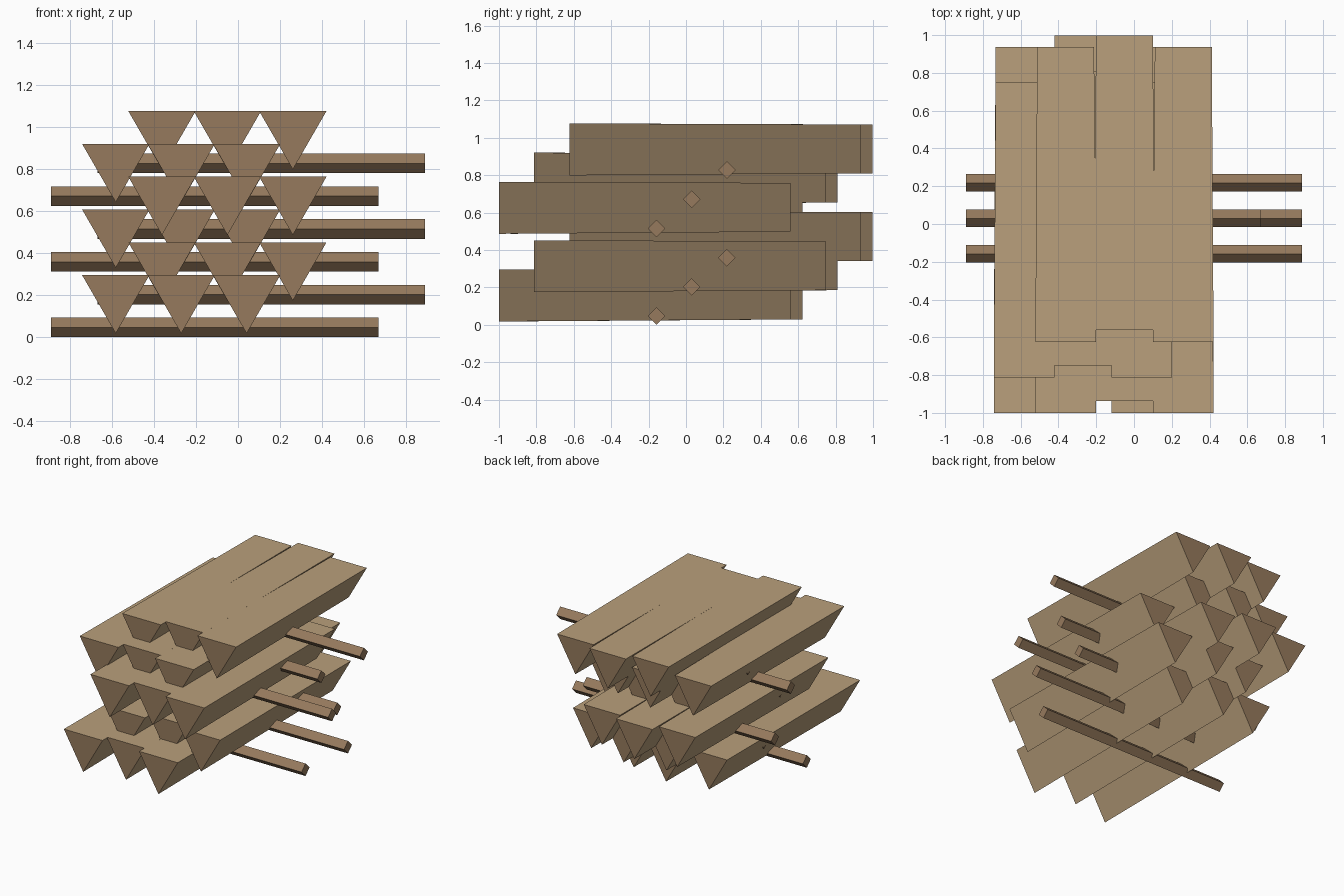
import bpy
import bmesh
from math import cos, sin, pi
from mathutils import Vector

cube = bpy.data.objects.get("Cube")
if cube:
    bpy.data.objects.remove(cube, do_unlink=True)


def material(name, rgb):
    mat = bpy.data.materials.new(name)
    mat.use_nodes = True
    color = (*rgb, 1)
    mat.diffuse_color = color
    mat.node_tree.nodes["Principled BSDF"].inputs["Base Color"].default_value = color
    return mat


tan_wood = material("tan wood", (0.49, 0.35, 0.20))
brown_wood = material("brown wood", (0.305, 0.195, 0.11))


def prism(name, sides, start, end, r_start, r_end, axis_u, mats):
    """Tapered prism with one corner pointing down; end caps use the last material."""
    bm = bmesh.new()
    rings = []
    for centre, radius in ((start, r_start), (end, r_end)):
        ring = []
        for k in range(sides):
            a = -pi / 2 + 2 * pi * k / sides
            ring.append(bm.verts.new(centre + radius * (cos(a) * axis_u + sin(a) * Vector((0, 0, 1)))))
        rings.append(ring)
    for ring in rings:
        bm.faces.new(ring).material_index = len(mats) - 1
    for k in range(sides):
        n = (k + 1) % sides
        bm.faces.new((rings[0][k], rings[0][n], rings[1][n], rings[1][k]))
    bmesh.ops.recalc_face_normals(bm, faces=bm.faces[:])
    mesh = bpy.data.meshes.new(name)
    bm.to_mesh(mesh)
    bm.free()
    for mat in mats:
        mesh.materials.append(mat)
    obj = bpy.data.objects.new(name, mesh)
    bpy.context.collection.objects.link(obj)


LAYERS, LOGS = 6, 3
LENGTH, PITCH, STEP = 1.56, 0.3115, 0.1562
X, Y = Vector((1, 0, 0)), Vector((0, 1, 0))

for layer in range(LAYERS):
    shift_y = 0.188 * (layer % 3)
    odd = layer % 2

    # Three tapered triangular logs, the middle one set back a little
    for i in range(LOGS):
        x = -0.582 + 0.22 * odd + PITCH * i
        y = -1 + shift_y + (0.062 if i == 1 else 0)
        start = Vector((x, y, 0.203 + STEP * layer))
        prism(f"log_{layer + 1}_{i + 1}", 3, start, start + LENGTH * Y,
              0.185, 0.174, X, (tan_wood, brown_wood))

    # Square cross rod set on edge under the layer
    start = Vector((-0.89 + 0.22 * odd, -0.158 + shift_y, 0.0467 + STEP * layer))
    prism(f"cross_rod_{layer + 1}", 4, start, start + LENGTH * X,
          0.0467, 0.0467, Y, (brown_wood,))
